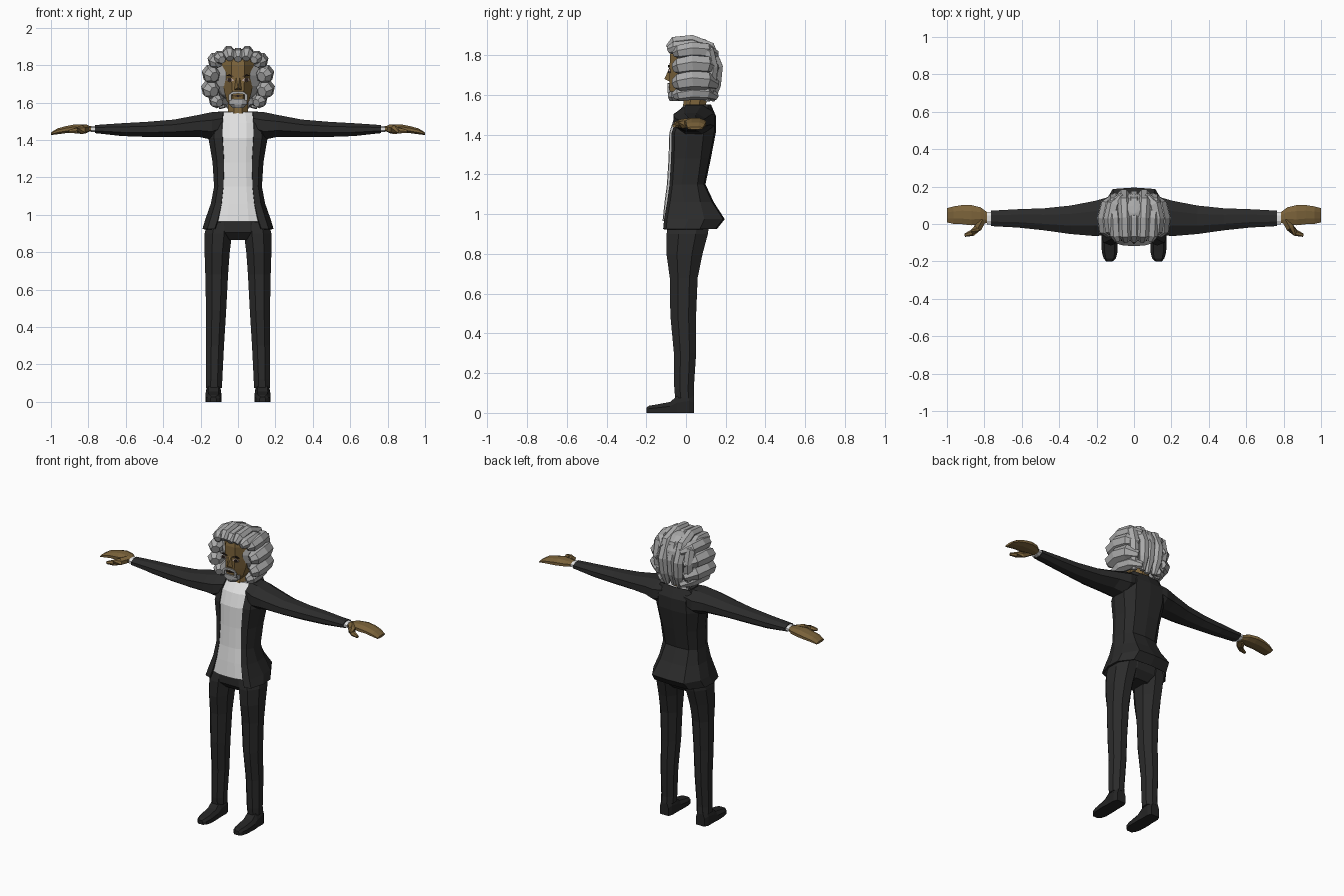
import bpy, bmesh, math
from mathutils import Vector


def mat(name, rgb):
    m = bpy.data.materials.new(name)
    m.diffuse_color = (*rgb, 1)
    return m


SUIT = mat("charcoal suit", (0.024, 0.024, 0.024))
SHOE = mat("black leather", (0.018, 0.018, 0.018))
SHIRT = mat("white shirt", (0.76, 0.76, 0.76))
SKIN = mat("brown skin", (0.2, 0.125, 0.043))
HAIR = mat("grey hair", (0.40, 0.40, 0.40))
DARK = mat("dark eye", (0.02, 0.012, 0.01))
PALE = mat("eye white", (0.5, 0.38, 0.34))


def make(name, verts, faces, material):
    me = bpy.data.meshes.new(name)
    me.from_pydata([tuple(v) for v in verts], [], faces)
    bm = bmesh.new()
    bm.from_mesh(me)
    bmesh.ops.recalc_face_normals(bm, faces=bm.faces)
    bm.to_mesh(me)
    bm.free()
    me.materials.append(material)
    ob = bpy.data.objects.new(name, me)
    bpy.context.collection.objects.link(ob)
    return ob


def loft(name, rings, material, closed=True):
    """Skin a list of equal-length rings; closed rings get end caps."""
    n = len(rings[0])
    faces = []
    for r in range(len(rings) - 1):
        for i in range(n if closed else n - 1):
            a, b, j = r * n, (r + 1) * n, (i + 1) % n
            faces.append((a + i, a + j, b + j, b + i))
    if closed:
        faces += [tuple(range(n)), tuple(range((len(rings) - 1) * n, len(rings) * n))]
    return make(name, [v for r in rings for v in r], faces, material)


def oval(x0, x1, y0, y1, z, n=8, power=0.75):
    """Rounded-box ring in a level plane."""
    out = []
    for i in range(n):
        a = 2 * math.pi * (i + 0.5) / n
        c, s = math.cos(a), math.sin(a)
        k = max(abs(c), abs(s)) ** power
        out.append(Vector(((x0 + x1) / 2 + (x1 - x0) / 2 * c / k,
                           (y0 + y1) / 2 + (y1 - y0) / 2 * s / k, z)))
    return out


def upright(x, y0, y1, z0, z1, n=8):
    """The same ring standing across the x axis."""
    return [Vector((x, p.x, p.y)) for p in oval(y0, y1, z0, z1, 0, n)]


def tube(name, path, radii, material, n=7):
    pts = [Vector(p) for p in path]
    rings = []
    for i, p in enumerate(pts):
        t = (pts[min(i + 1, len(pts) - 1)] - pts[max(i - 1, 0)]).normalized()
        u = t.cross(Vector((1, 0, 0)) if abs(t.x) < 0.8 else Vector((0, 0, 1))).normalized()
        v = t.cross(u)
        rings.append([p + radii[i] * (math.cos(2 * math.pi * k / n) * u +
                                      math.sin(2 * math.pi * k / n) * v) for k in range(n)])
    return loft(name, rings, material)


def plate(name, outline, y, material, depth=0.008):
    """Thin plate facing the front, from an x/z outline."""
    return loft(name, [[Vector((x, yy, z)) for x, z in outline] for yy in (y, y + depth)], material)


# Jacket: open front; z, opening x, side x, front y, back y
rows = [(0.925, 0.125, 0.19, -0.115, 0.155), (0.975, 0.108, 0.175, -0.11, 0.195),
        (1.06, 0.088, 0.145, -0.095, 0.14), (1.15, 0.078, 0.128, -0.083, 0.098),
        (1.28, 0.075, 0.136, -0.075, 0.125), (1.41, 0.083, 0.158, -0.072, 0.15),
        (1.49, 0.085, 0.15, -0.045, 0.152), (1.553, 0.08, 0.105, 0.0, 0.125)]
jrings = []
for z, xo, xs, yf, yb in rows:
    mid = (yf + yb) / 2
    half = [(xo, yf), (xs * 0.6 + xo * 0.4, yf + 0.015), (xs, mid - 0.03), (xs * 0.97, mid + 0.05),
            (xs * 0.65, yb - 0.008)]
    ring = [Vector((x, y, z)) for x, y in half] + [Vector((0, yb, z))]
    jrings.append(ring + [Vector((-x, y, z)) for x, y in reversed(half)])
jacket = loft("jacket", jrings, SUIT, closed=False)
sol = jacket.modifiers.new("cloth", "SOLIDIFY")
sol.thickness, sol.offset = 0.01, -1

# Shirt with a shallow front crease
srings = []
for z, x, yf, yb in [(0.965, 0.115, -0.118, 0.06), (1.06, 0.1, -0.108, 0.06), (1.15, 0.09, -0.096, 0.06),
                     (1.28, 0.085, -0.088, 0.08), (1.41, 0.09, -0.084, 0.1), (1.49, 0.09, -0.058, 0.12),
                     (1.548, 0.08, -0.012, 0.115)]:
    srings.append([Vector(p) for p in [(-x, yf + 0.02, z), (-x / 2, yf + 0.003, z), (0, yf, z),
                                       (x / 2, yf + 0.003, z), (x, yf + 0.02, z), (x * 0.8, yb, z),
                                       (-x * 0.8, yb, z)]])
loft("shirt", srings, SHIRT)

# Trouser seat
loft("trouser_seat", [oval(-0.1, 0.1, -0.06, 0.07, 0.865), oval(-0.165, 0.165, -0.098, 0.11, 0.905),
                      oval(-0.16, 0.16, -0.098, 0.125, 0.98)], SUIT)

for s, side in ((1, "left"), (-1, "right")):
    def flip(rings):
        return [[Vector((p.x * s, p.y, p.z)) for p in r] for r in rings]

    # Legs
    loft(side + "_trouser_leg", flip([oval(*r) for r in [
        (0.085, 0.172, -0.055, 0.042, 0.075), (0.083, 0.172, -0.06, 0.04, 0.12),
        (0.074, 0.172, -0.062, 0.052, 0.3), (0.062, 0.172, -0.08, 0.052, 0.49),
        (0.052, 0.176, -0.083, 0.06, 0.68), (0.043, 0.18, -0.1, 0.085, 0.8),
        (0.03, 0.18, -0.1, 0.112, 0.9), (0.03, 0.165, -0.09, 0.12, 0.96)]]), SUIT)
    # Shoes: sections running from heel to toe
    shoe = []
    for y, x0, x1, h in [(0.04, 0.1, 0.16, 0.085), (0.015, 0.09, 0.172, 0.1), (-0.045, 0.09, 0.172, 0.085),
                         (-0.08, 0.088, 0.175, 0.055), (-0.15, 0.088, 0.172, 0.042),
                         (-0.185, 0.097, 0.162, 0.036), (-0.2, 0.115, 0.148, 0.026)]:
        w = (x1 - x0) * 0.18
        shoe.append([Vector(p) for p in [(x0, y, 0), (x1, y, 0), (x1, y, h * 0.6), (x1 - w, y, h),
                                         (x0 + w, y, h), (x0, y, h * 0.6)]])
    loft(side + "_shoe", flip(shoe), SHOE)
    # Sleeve, cuff and hand
    loft(side + "_sleeve", flip([upright(*r) for r in [
        (0.08, -0.04, 0.14, 1.43, 1.552), (0.14, -0.062, 0.145, 1.40, 1.55),
        (0.21, -0.066, 0.125, 1.415, 1.535), (0.34, -0.055, 0.1, 1.415, 1.51),
        (0.48, -0.035, 0.085, 1.415, 1.498), (0.62, -0.02, 0.08, 1.42, 1.49),
        (0.765, -0.012, 0.072, 1.436, 1.48)]]), SUIT)
    loft(side + "_cuff", flip([upright(x, -0.004, 0.066, 1.441, 1.476) for x in (0.755, 0.787)]), SHIRT)
    loft(side + "_hand", flip([upright(*r) for r in [
        (0.78, 0.005, 0.06, 1.447, 1.472), (0.82, 0.0, 0.09, 1.442, 1.482), (0.87, -0.008, 0.102, 1.438, 1.484),
        (0.92, -0.002, 0.102, 1.436, 1.474), (0.965, 0.0, 0.095, 1.43, 1.462),
        (1.0, 0.008, 0.085, 1.426, 1.44)]]), SKIN)
    tube(side + "_thumb", [(s * x, y, z) for x, y, z in [
        (0.81, 0.025, 1.46), (0.835, -0.02, 1.455), (0.865, -0.048, 1.45), (0.905, -0.06, 1.445)]],
        (0.024, 0.024, 0.017, 0.009), SKIN, 6)
    # Eye, brow, moustache half and cheek beard
    def face_plate(name, pts, y, m):
        plate(side + name, [(s * x, z) for x, z in pts], y, m)
    face_plate("_eye_white", [(0.02, 1.718), (0.035, 1.73), (0.055, 1.73), (0.066, 1.718), (0.045, 1.71)], -0.087, PALE)
    face_plate("_eye", [(0.033, 1.718), (0.038, 1.729), (0.052, 1.729), (0.057, 1.718), (0.045, 1.711)], -0.09, DARK)
    face_plate("_brow", [(0.018, 1.738), (0.045, 1.75), (0.07, 1.742), (0.045, 1.741)], -0.09, DARK)
    face_plate("_moustache", [(0, 1.66), (0.03, 1.658), (0.052, 1.64), (0.05, 1.61), (0.036, 1.61), (0.034, 1.643),
                              (0, 1.648)], -0.092, HAIR)
    # Side curls, stacked from temple to jaw
    for i, (x, z, r) in enumerate([(0.122, 1.825, 0.042), (0.145, 1.752, 0.05),
                                   (0.148, 1.672, 0.051), (0.118, 1.612, 0.04)]):
        tube(f"{side}_curl_{i}", [(s * (x - 0.02), -0.055, z - 0.015), (s * (x - 0.005), -0.035, z - 0.008),
                                  (s * x, 0.03, z + 0.003), (s * (x - 0.015), 0.1, z),
                                  (s * (x - 0.06), 0.15, z - 0.02)],
             (r * 0.55, r * 0.9, r, r * 0.95, r * 0.5), HAIR)

# Neck and head
loft("neck", [oval(-0.055, 0.055, -0.02, 0.1, 1.525), oval(-0.055, 0.055, 0.0, 0.11, 1.64)], SKIN)
loft("head", [oval(*r) for r in [
    (-0.035, 0.035, -0.07, 0.03, 1.575), (-0.062, 0.062, -0.083, 0.08, 1.61), (-0.075, 0.075, -0.085, 0.12, 1.66),
    (-0.085, 0.085, -0.085, 0.14, 1.72), (-0.088, 0.088, -0.083, 0.14, 1.8), (-0.07, 0.07, -0.07, 0.12, 1.85)]], SKIN)
make("nose", [(-0.01, -0.084, 1.735), (0.01, -0.084, 1.735), (0.02, -0.084, 1.668), (-0.02, -0.084, 1.668),
              (0, -0.109, 1.68)], [(0, 1, 4), (1, 2, 4), (2, 3, 4), (3, 0, 4), (0, 1, 2, 3)], SKIN)
plate("mouth", [(-0.03, 1.636), (0, 1.64), (0.03, 1.636), (0, 1.63)], -0.088, DARK)
loft("chin_beard", [oval(-0.028, 0.028, -0.082, -0.03, 1.57), oval(-0.05, 0.05, -0.092, -0.03, 1.59),
                    oval(-0.05, 0.05, -0.092, -0.03, 1.618)], HAIR)

# Hair core and strands swept from the fringe to the nape
bpy.ops.mesh.primitive_uv_sphere_add(segments=12, ring_count=8, location=(0, 0.055, 1.745))
core = bpy.context.object
core.name = "hair_core"
core.scale = (0.135, 0.115, 0.145)
core.data.materials.append(HAIR)
for i, x in enumerate((-0.1, -0.05, 0, 0.05, 0.1)):
    d = abs(x) * 0.25 if abs(x) > 0.06 else (0.01 if x == 0 else 0)
    tube(f"crown_strand_{i}", [(x * 0.85, -0.088, 1.835 - d * 0.3), (x * 0.95, -0.06, 1.862 - d), (x, 0.03, 1.873 - d),
                               (x * 1.1, 0.115, 1.838 - d), (x * 1.1, 0.155 - d, 1.74), (x * 1.0, 0.145 - d, 1.65),
                               (x * 0.85, 0.13 - d, 1.57)],
         (0.02, 0.034, 0.032, 0.036, 0.034, 0.034, 0.016), HAIR)
